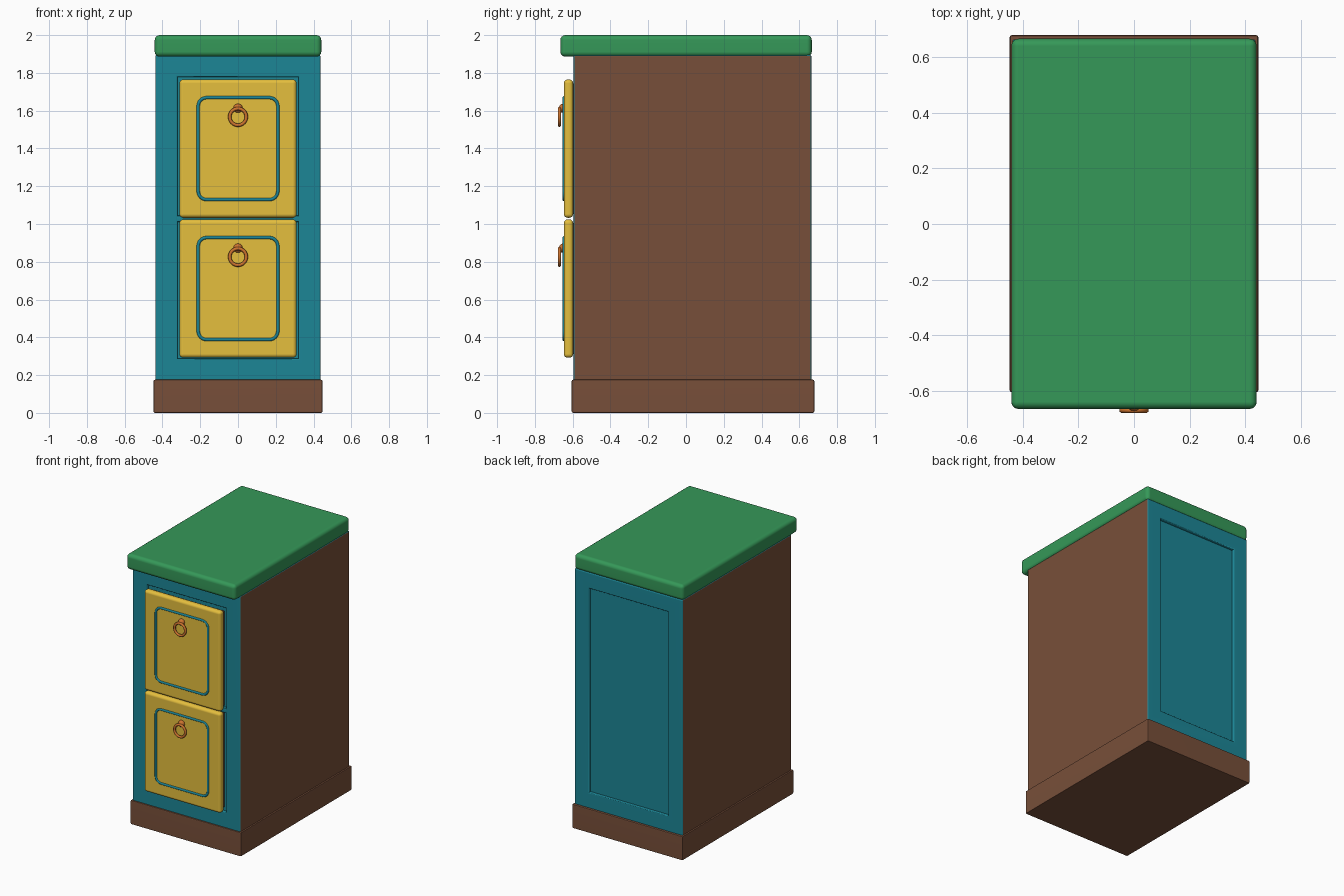
import bpy, bmesh, math
from mathutils import Vector

if "Cube" in bpy.data.objects:
    bpy.data.objects.remove(bpy.data.objects["Cube"])


def material(name, rgb):
    m = bpy.data.materials.new(name)
    m.diffuse_color = (*[(c / 255) ** 2.2 for c in rgb], 1)
    m.use_nodes = True
    m.node_tree.nodes["Principled BSDF"].inputs["Base Color"].default_value = m.diffuse_color
    return m


TEAL = material("teal paint", (34, 133, 149))
BROWN = material("brown wood", (119, 80, 60))
GREEN = material("green top", (56, 151, 89))
YELLOW = material("yellow drawer", (228, 189, 64))
COPPER = material("copper", (203, 114, 50))


def finish(obj, *mats, angle=40):
    for m in mats:
        obj.data.materials.append(m)
    bpy.ops.object.select_all(action='DESELECT')
    obj.select_set(True)
    bpy.context.view_layer.objects.active = obj
    bpy.ops.object.shade_smooth_by_angle(angle=math.radians(angle))
    return obj


def from_bmesh(name, bm, *mats):
    bmesh.ops.recalc_face_normals(bm, faces=bm.faces[:])
    me = bpy.data.meshes.new(name)
    bm.to_mesh(me)
    bm.free()
    obj = bpy.data.objects.new(name, me)
    bpy.context.collection.objects.link(obj)
    finish(obj, *mats)
    # keep the large faces flat next to their rounded edges
    wn = obj.modifiers.new("flat faces", 'WEIGHTED_NORMAL')
    wn.keep_sharp = True
    return obj


def box_bmesh(lo, hi):
    bm = bmesh.new()
    bmesh.ops.create_cube(bm, size=1)
    lo, hi = Vector(lo), Vector(hi)
    for v in bm.verts:
        v.co = (lo + hi) / 2 + v.co * (hi - lo)
    bm.normal_update()
    return bm


def bevel(bm, width, segments):
    """Round the convex edges only."""
    convex = [e for e in bm.edges if e.calc_face_angle_signed(0) > 0.5]
    bmesh.ops.bevel(bm, geom=convex, offset=width, segments=segments,
                    profile=0.5, affect='EDGES', clamp_overlap=True)
    bm.normal_update()


def rounded_box(name, lo, hi, mat, width, segments=3):
    bm = box_bmesh(lo, hi)
    bevel(bm, width, segments)
    return from_bmesh(name, bm, mat)


def rounded_rect(w, h, r, n=6):
    """Outline of a rounded rectangle as (x, z) pairs."""
    pts = []
    for k, (sx, sz) in enumerate([(1, 1), (-1, 1), (-1, -1), (1, -1)]):
        for i in range(n + 1):
            a = math.pi / 2 * (k + i / n)
            pts.append((sx * (w - r) + r * math.cos(a), sz * (h - r) + r * math.sin(a)))
    return pts


def trim_frame(name, zc, w, h, y, mat):
    """Round beading that follows a rounded rectangle on the drawer face."""
    cu = bpy.data.curves.new(name, 'CURVE')
    cu.dimensions = '3D'
    cu.bevel_depth = 0.009
    cu.bevel_resolution = 2
    pts = rounded_rect(w, h, 0.045)
    sp = cu.splines.new('POLY')
    sp.points.add(len(pts) - 1)
    for p, (x, z) in zip(sp.points, pts):
        p.co = (x, y, zc + z, 1)
    sp.use_cyclic_u = True
    obj = bpy.data.objects.new(name, cu)
    bpy.context.collection.objects.link(obj)
    bpy.ops.object.select_all(action='DESELECT')
    obj.select_set(True)
    bpy.context.view_layer.objects.active = obj
    bpy.ops.object.convert(target='MESH')
    return finish(bpy.context.object, mat, angle=60)


# Cabinet body: recessed panels front and back, brown sides
bm = box_bmesh((-0.437, -0.596, 0.17), (0.437, 0.664, 1.895))
for face in [f for f in bm.faces if abs(f.normal.y) > 0.9]:
    n = face.normal.copy()
    bmesh.ops.inset_region(bm, faces=[face], thickness=0.118, use_even_offset=True)
    ret = bmesh.ops.extrude_discrete_faces(bm, faces=[face])
    bmesh.ops.translate(bm, verts=ret['faces'][0].verts[:], vec=n * -0.02)
bmesh.ops.recalc_face_normals(bm, faces=bm.faces[:])
bm.normal_update()
bevel(bm, 0.009, 3)
for f in bm.faces:
    side = abs(f.normal.x) > 0.8 and abs(f.calc_center_median().x) > 0.42
    f.material_index = 1 if side else 0
from_bmesh("cabinet_body", bm, TEAL, BROWN)

# Plinth and worktop
rounded_box("plinth", (-0.447, -0.605, 0), (0.447, 0.679, 0.176), BROWN, 0.008, 2)
rounded_box("worktop", (-0.441, -0.665, 1.886), (0.441, 0.666, 2.0), GREEN, 0.026, 4)

# Rail between the drawers
rounded_box("drawer_rail", (-0.328, -0.596, 1.010), (0.328, -0.57, 1.046), TEAL, 0.008, 2)

# Drawers with trim, knob and ring pull
for label, z0 in (("lower", 0.292), ("upper", 1.033)):
    z1 = z0 + 0.732
    rounded_box(label + "_drawer_front", (-0.31, -0.647, z0), (0.31, -0.597, z1), YELLOW, 0.02, 4)
    rounded_box(label + "_drawer_box", (-0.295, -0.61, z0 + 0.02), (0.295, -0.57, z1 - 0.02), BROWN, 0.004, 1)
    trim_frame(label + "_drawer_trim", z0 + 0.366, 0.211, 0.27, -0.645, TEAL)
    zk = z0 + 0.580
    bpy.ops.mesh.primitive_uv_sphere_add(segments=20, ring_count=12, radius=0.024,
                                         location=(0, -0.652, zk))
    knob = bpy.context.object
    knob.name = label + "_knob"
    knob.scale.y = 0.85
    finish(knob, COPPER, angle=60)
    bpy.ops.mesh.primitive_torus_add(major_radius=0.044, minor_radius=0.009, major_segments=32,
                                     minor_segments=10, location=(0, -0.67, zk - 0.046),
                                     rotation=(math.pi / 2, 0, 0))
    bpy.context.object.name = label + "_ring_pull"
    finish(bpy.context.object, COPPER, angle=60)
